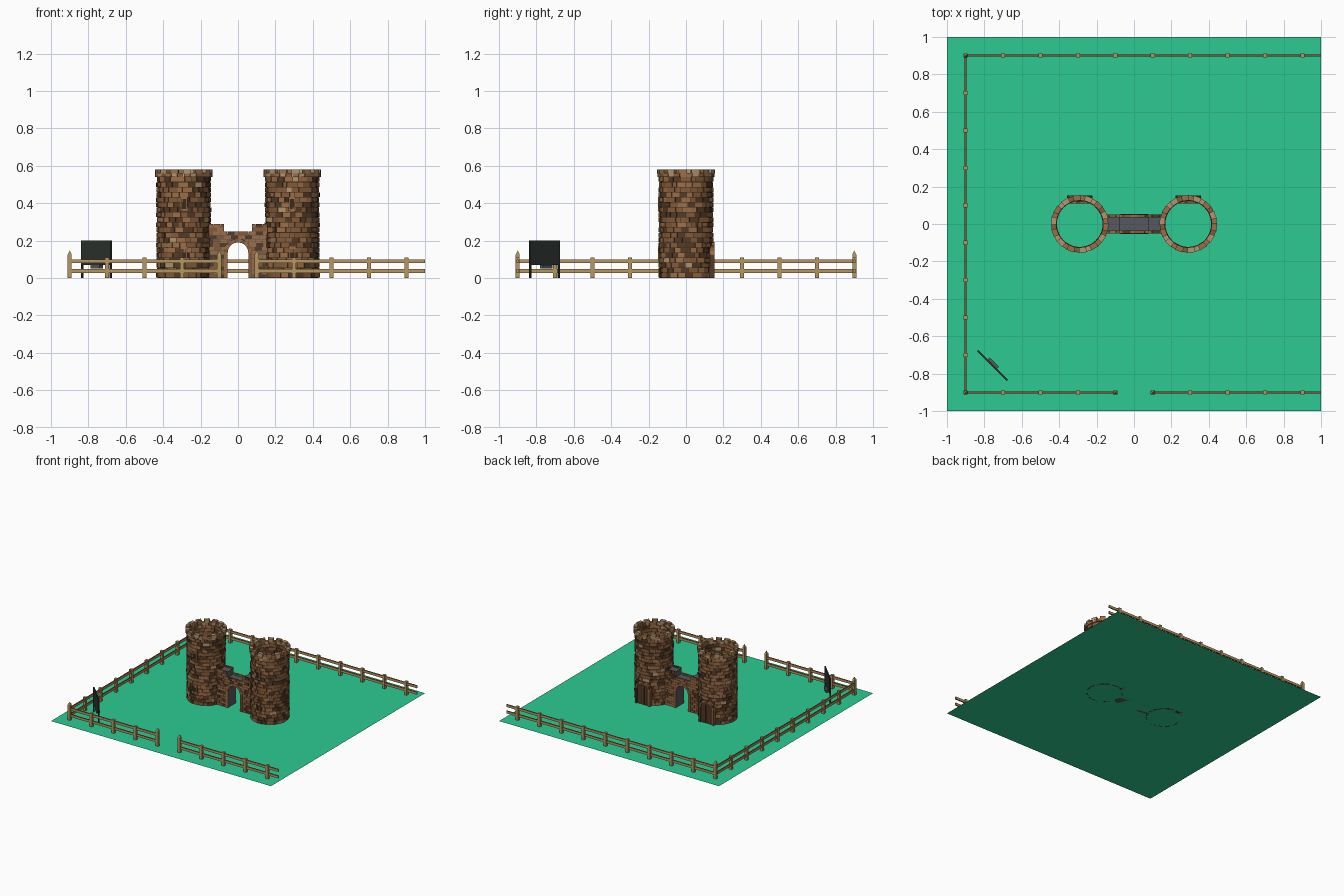
import bpy, bmesh, math, random
from mathutils import Vector, Matrix

random.seed(4)
if "Cube" in bpy.data.objects:
    bpy.data.objects.remove(bpy.data.objects["Cube"])

# Flat colours
COLOURS = {
    "grass green": (0.026, 0.6, 0.29),
    "fence tan": (0.46, 0.31, 0.12),
    "fence red brown": (0.24, 0.085, 0.035),
    "board charcoal": (0.026, 0.034, 0.03),
    "slate grey": (0.09, 0.098, 0.115),
    "brick dark": (0.09, 0.042, 0.018),
    "brick brown": (0.23, 0.105, 0.043),
    "brick warm": (0.33, 0.155, 0.065),
    "stone pale": (0.45, 0.3, 0.16),
    "mortar": (0.045, 0.023, 0.012),
}
NAMES = list(COLOURS)
GREEN, TAN, RED, BOARD, SLATE, DARK, BROWN, WARM, PALE, MORTAR = range(len(NAMES))
MATS = []
for name, rgb in COLOURS.items():
    m = bpy.data.materials.new(name)
    m.use_nodes = True
    m.diffuse_color = (*rgb, 1)
    m.node_tree.nodes["Principled BSDF"].inputs["Base Color"].default_value = (*rgb, 1)
    MATS.append(m)


def finish(bm, name):
    bmesh.ops.recalc_face_normals(bm, faces=bm.faces)
    me = bpy.data.meshes.new(name)
    bm.to_mesh(me)
    bm.free()
    for m in MATS:
        me.materials.append(m)
    ob = bpy.data.objects.new(name, me)
    bpy.context.collection.objects.link(ob)
    return ob


def prism(bm, pts, push, mat):
    """Closed solid made by pushing an outline along a vector."""
    push = Vector(push)
    a = [bm.verts.new(p) for p in pts]
    b = [bm.verts.new(Vector(p) + push) for p in pts]
    faces = [bm.faces.new(a[::-1]), bm.faces.new(b)]
    for i in range(len(a)):
        j = (i + 1) % len(a)
        faces.append(bm.faces.new((a[i], a[j], b[j], b[i])))
    for f in faces:
        f.material_index = mat
    return faces


def box(bm, x, y, z, mat):
    pts = [(x[0], y[0], z[0]), (x[1], y[0], z[0]), (x[1], y[1], z[0]), (x[0], y[1], z[0])]
    return prism(bm, pts, (0, 0, z[1] - z[0]), mat)


def wedge(bm, cx, r, a, z, mat):
    """Curved brick between two radii and two angles."""
    pts = [(cx + q * math.cos(t), q * math.sin(t), z[0])
           for q, t in ((r[0], a[0]), (r[1], a[0]), (r[1], a[1]), (r[0], a[1]))]
    prism(bm, pts, (0, 0, z[1] - z[0]), mat)


def brick_colour():
    return random.choices((DARK, BROWN, WARM, PALE), (27, 43, 26, 4))[0]


def arch(cx, half, top, n=10):
    """Outline of a round-headed opening, from left foot to right foot."""
    spring = top - half
    head = [(cx - half * math.cos(math.pi * i / n), spring + half * math.sin(math.pi * i / n))
            for i in range(n + 1)]
    return [(cx - half, 0)] + head + [(cx + half, 0)]


def arch_ring(bm, cx, half, top, t, y, mats):
    inner, outer = arch(cx, half, top), arch(cx, half + t, top + t)
    for i in range(len(inner) - 1):
        quad = [inner[i], outer[i], outer[i + 1], inner[i + 1]]
        prism(bm, [(px, y[0], pz) for px, pz in quad], (0, y[1] - y[0], 0), mats[i % len(mats)])


# Ground
bm = bmesh.new()
bmesh.ops.create_grid(bm, x_segments=1, y_segments=1, size=1)
finish(bm, "ground")

# Towers
INNER, OUTER, WALL, COURSES, PER_ROW, MERLONS = 0.124, 0.146, 0.54, 20, 22, 14
ROW, STEP = WALL / COURSES, math.tau / PER_ROW
FRONT, BACK = -math.pi / 2, math.pi / 2


def near(a, target):
    return abs((a - target + math.pi) % math.tau - math.pi)


def tower(cx, name):
    bm = bmesh.new()
    # mortar core
    for i in range(PER_ROW * 2):
        a = i * STEP / 2
        wedge(bm, cx, (INNER + 0.003, OUTER - 0.005), (a, a + STEP / 2), (0, WALL), MORTAR)
    # brick courses, leaving out the door and window areas
    for row in range(COURSES):
        z0 = row * ROW
        cuts = [(i + row % 2 / 2 + random.uniform(-0.25, 0.25)) * STEP for i in range(PER_ROW)]
        cuts.append(cuts[0] + math.tau)
        for a0, a1 in zip(cuts, cuts[1:]):
            mid, zc = (a0 + a1) / 2, z0 + ROW / 2
            door = near(mid, BACK) < 0.45 and zc < 0.18
            window = near(mid, FRONT) < 0.13 and min(abs(zc - 0.395), abs(zc - 0.13)) < 0.03
            if not door and not window:
                wedge(bm, cx, (INNER, OUTER + random.uniform(-0.003, 0.002)),
                      (a0 + 0.008, a1 - 0.008), (z0 + 0.0015, z0 + ROW - 0.0015), brick_colour())
    # crown ring and merlons
    step = math.tau / (MERLONS * 2)
    for i in range(MERLONS * 2):
        a = i * step
        wedge(bm, cx, (INNER + 0.002, 0.153), (a + 0.006, a + step - 0.006), (WALL, 0.56),
              (WARM, PALE, BROWN)[i % 3])
        if i % 2:
            wedge(bm, cx, (INNER + 0.002, 0.155), (a - 0.03, a + step + 0.03), (0.558, 0.58),
                  (PALE, WARM)[i // 2 % 2])
    finish(bm, name)

    # windows: pale surround with a dark slit
    bm = bmesh.new()
    for zc in (0.395, 0.13):
        for s in (-1, 1):
            side = sorted((cx + s * 0.011, cx + s * 0.021))
            box(bm, side, (-0.149, -0.13), (zc - 0.033, zc + 0.033), BROWN)
            bar = sorted((zc + s * 0.026, zc + s * 0.037))
            box(bm, (cx - 0.021, cx + 0.021), (-0.15, -0.13), bar, WARM)
        box(bm, (cx - 0.011, cx + 0.011), (-0.143, -0.13), (zc - 0.027, zc + 0.027), MORTAR)
    finish(bm, name + "_windows")

    # back door: planks in a stone arch
    bm = bmesh.new()
    prism(bm, [(x, 0.115, z) for x, z in arch(cx, 0.052, 0.175)], (0, 0.029, 0), DARK)
    for i in range(1, 5):
        x = cx - 0.052 + i * 0.0208
        box(bm, (x - 0.0015, x + 0.0015), (0.14, 0.146), (0, 0.15), MORTAR)
    arch_ring(bm, cx, 0.052, 0.175, 0.016, (0.11, 0.152), (BROWN, WARM, DARK))
    finish(bm, name + "_door")


tower(-0.29, "right_tower")
tower(0.29, "left_tower")

# Gatehouse core with an arched passage
GATE, SPRING = 0.16, 0.135
bm = bmesh.new()
steps = [(-GATE, 0), (-GATE, 0.28), (-0.075, 0.28), (-0.075, 0.235)]
outline = steps + [(-x, z) for x, z in steps[::-1]] + arch(0, 0.055, 0.19)[::-1]
prism(bm, [(x, -0.042, z) for x, z in outline], (0, 0.084, 0), SLATE)
finish(bm, "gatehouse_core")

# Gatehouse brick facing on both sides
bm = bmesh.new()
ROWS, HIGH = 14, 0.0208
for face in (-1, 1):
    y = sorted((face * 0.036, face * 0.05))
    for row in range(ROWS):
        z0 = row * HIGH
        rise = max(0, z0 + HIGH / 2 - SPRING)
        start = math.sqrt(max(0, 0.073 ** 2 - rise ** 2))
        if z0 > 0.245:
            start = 0.075
        for s in (-1, 1):
            x0 = start
            length = 0.02 if row % 2 else 0.038
            while x0 < GATE - 0.003:
                x1 = min(x0 + length, GATE)
                box(bm, sorted((s * x0, s * (x1 - 0.0015))), y, (z0, z0 + HIGH - 0.0015),
                    random.choice((BROWN, WARM, WARM, BROWN, DARK)))
                x0, length = x1, 0.038
    arch_ring(bm, 0, 0.055, 0.19, 0.02, (face * 0.038, face * 0.053), (WARM, BROWN))
finish(bm, "gatehouse_bricks")

# Fence
EDGE = 0.9


def rails(name, start, end):
    bm = bmesh.new()
    for z in (0.027, 0.08):
        x, y = [sorted((start[k], end[k])) for k in (0, 1)]
        if x[0] == x[1]:
            x = (x[0] - 0.005, x[0] + 0.005)
        else:
            y = (y[0] - 0.005, y[0] + 0.005)
        for f in box(bm, x, y, (z, z + 0.02), TAN):
            f.normal_update()
            if abs(f.normal.z) > 0.5:
                f.material_index = RED
    finish(bm, name)


rails("back_rails", (-EDGE, EDGE), (1, EDGE))
rails("side_rails", (-EDGE, -EDGE), (-EDGE, EDGE))
rails("front_right_rails", (-EDGE, -EDGE), (-0.1, -EDGE))
rails("front_left_rails", (0.1, -EDGE), (1, -EDGE))

bm = bmesh.new()
spots = [round(-EDGE + 0.2 * i, 1) for i in range(10)]
posts = {(x, y) for x in spots for y in (-EDGE, EDGE)} | {(-EDGE, y) for y in spots}
for x, y in sorted(posts):
    tall = (x == -EDGE and abs(y) == EDGE) or (y == -EDGE and abs(x) == 0.1)
    w, top = 0.011, 0.125 if tall else 0.11
    box(bm, (x - w, x + w), (y - w, y + w), (0, top), TAN)
    if tall:
        cone = bmesh.ops.create_cone(
            bm, segments=4, radius1=w * 1.414, radius2=0, depth=0.022,
            matrix=Matrix.Translation((x, y, top + 0.011)) @ Matrix.Rotation(math.pi / 4, 4, "Z"))
        for f in {f for v in cone["verts"] for f in v.link_faces}:
            f.material_index = TAN
finish(bm, "fence_posts")

# Notice board standing across the corner
bm = bmesh.new()
box(bm, (-0.113, 0.113), (-0.005, 0.005), (0.07, 0.2), BOARD)
for s in (-1, 1):
    box(bm, sorted((s * 0.103, s * 0.113)), (-0.005, 0.005), (0, 0.07), BOARD)
box(bm, (-0.04, 0.03), (-0.005, 0.02), (0.05, 0.07), SLATE)
sign = finish(bm, "notice_board")
sign.location = (-0.757, -0.757, 0)
sign.rotation_euler.z = -math.pi / 4
